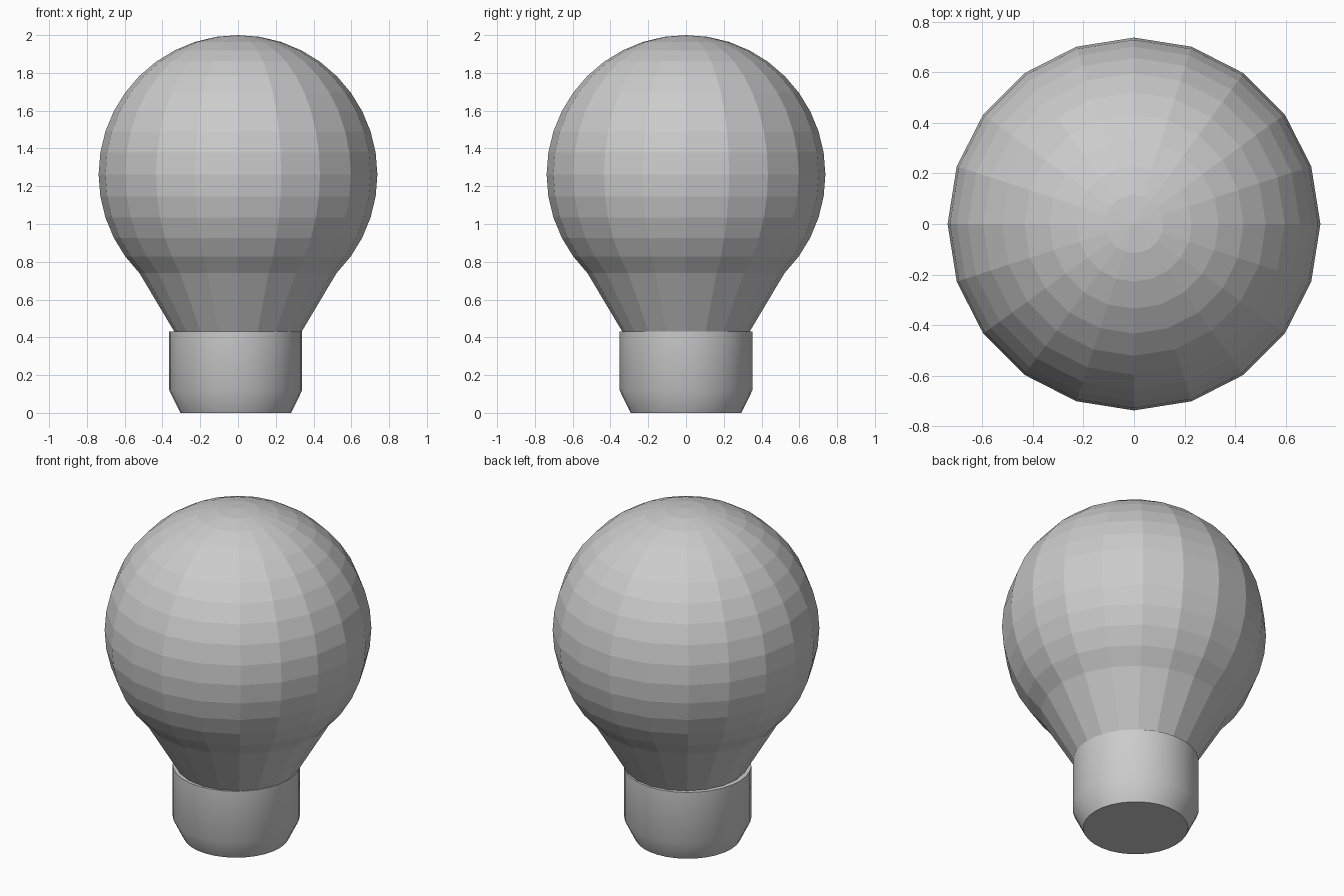
import bpy, bmesh
from math import sin, cos, pi, radians

if "Cube" in bpy.data.objects:
    bpy.data.objects.remove(bpy.data.objects["Cube"])


def lathe(name, profile, sides, centre_x=0.0):
    """Revolve (radius, z) points, bottom to top; both ends are capped."""
    bm = bmesh.new()
    rings = []
    for r, z in profile:
        if r == 0:
            rings.append([bm.verts.new((centre_x, 0, z))] * sides)
        else:
            rings.append([bm.verts.new((centre_x + r * cos(2 * pi * i / sides),
                                        r * sin(2 * pi * i / sides), z))
                          for i in range(sides)])
    for low, high in zip(rings, rings[1:]):
        for i in range(sides):
            j = (i + 1) % sides
            corners = [low[i], low[j], high[j], high[i]]
            bm.faces.new(list(dict.fromkeys(corners)))
    bm.faces.new(rings[0][::-1])
    if profile[-1][0] > 0:
        bm.faces.new(rings[-1])
    bmesh.ops.recalc_face_normals(bm, faces=bm.faces)
    mesh = bpy.data.meshes.new(name)
    bm.to_mesh(mesh)
    bm.free()
    obj = bpy.data.objects.new(name, mesh)
    bpy.context.collection.objects.link(obj)
    return obj


# Glass bulb: faceted sphere in 9 degree rings, drawn down into a conical neck
R, CZ = 0.738, 1.262
glass = [(0.337, 0.43)]
glass += [(R * sin(radians(a)), CZ + R * cos(radians(a))) for a in range(135, 0, -9)]
glass += [(0, CZ + R)]
lathe("glass_bulb", glass, 20)

# Socket: smooth collar tapering at the foot, set slightly off centre
socket = lathe("socket", [(0.293, 0), (0.352, 0.12), (0.352, 0.432)], 32, -0.012)
bpy.context.view_layer.objects.active = socket
socket.select_set(True)
bpy.ops.object.shade_smooth_by_angle(angle=radians(35))
